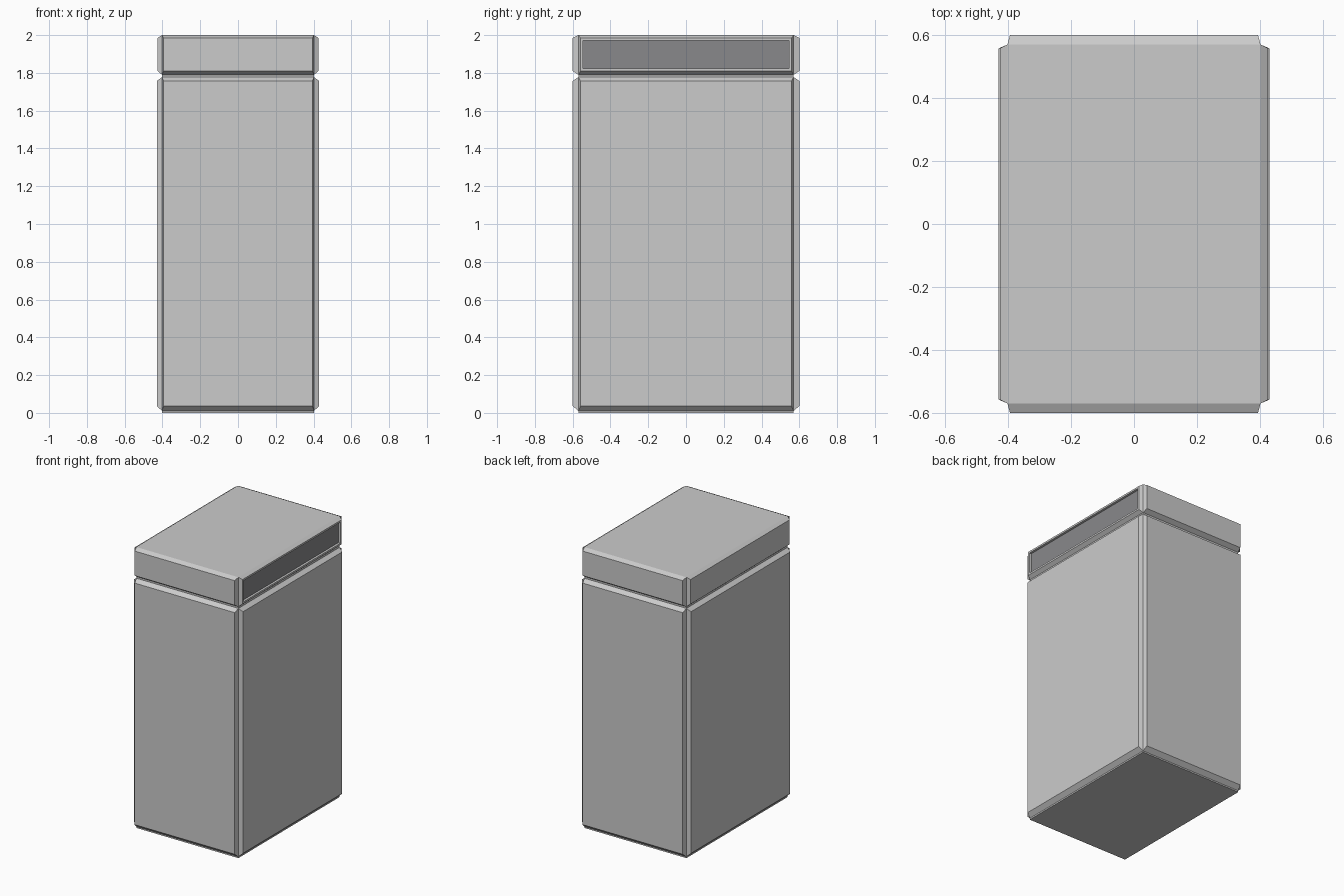
import bpy, bmesh
from mathutils import Vector

if "Cube" in bpy.data.objects:
    bpy.data.objects.remove(bpy.data.objects["Cube"])


def make_object(name, bm):
    bmesh.ops.recalc_face_normals(bm, faces=bm.faces)
    mesh = bpy.data.meshes.new(name)
    bm.to_mesh(mesh)
    bm.free()
    ob = bpy.data.objects.new(name, mesh)
    bpy.context.collection.objects.link(ob)
    return ob


def box(name, x0, x1, y0, y1, z0, z1):
    bm = bmesh.new()
    bmesh.ops.create_cube(bm, size=1)
    for v in bm.verts:
        v.co = Vector((x1 if v.co.x > 0 else x0,
                       y1 if v.co.y > 0 else y0,
                       z1 if v.co.z > 0 else z0))
    return make_object(name, bm)


def panel(name, axis, sign, start, end, half, inset, z, z_in, recess=0):
    """Raised plate with chamfered edges on one side of the cabinet."""
    bm = bmesh.new()

    def ring(d, w, lo, hi):
        pts = [(-w, lo), (w, lo), (w, hi), (-w, hi)]
        return [bm.verts.new((sign * d, u, h) if axis == 'x' else (u, sign * d, h))
                for u, h in pts]

    rings = [ring(start, half, *z), ring(end, half - inset, *z_in)]
    if recess:  # rim plus sunken floor
        rim = 0.013
        lo, hi = z_in[0] + rim, z_in[1] - rim
        w = half - inset - rim
        rings += [ring(end, w, lo, hi), ring(end - recess, w, lo, hi)]
    for a, b in zip(rings, rings[1:]):
        for i in range(4):
            j = (i + 1) % 4
            bm.faces.new((a[i], a[j], b[j], b[i]))
    bm.faces.new(rings[0][::-1])
    bm.faces.new(rings[-1])
    return make_object(name, bm)


CX, CY = 0.402, 0.57   # core half sizes

# Cores of the cabinet and its lid
box("body_core", -CX, CX, -CY, CY, 0, 1.785)
box("lid_core", -CX, CX, -CY, CY, 1.785, 2.0)

# Chamfered plates on all four sides
for side, axis, sign in (("front", 'y', -1), ("back", 'y', 1),
                         ("left", 'x', -1), ("right", 'x', 1)):
    start, half = (CY, CX) if axis == 'y' else (CX, CY)
    inset = 0.008 if axis == 'y' else 0.012
    end = 0.6 if axis == 'y' else 0.43
    panel("body_panel_" + side, axis, sign, start, end, half, inset,
          (0.01, 1.778), (0.037, 1.757))
    panel("lid_panel_" + side, axis, sign, start,
          end if axis == 'y' else 0.426, half, inset,
          (1.79, 2.0), (1.81, 1.985), 0.018 if side == "right" else 0)

# Dark display strip sunk into the right side of the lid
strip = box("display_strip", 0.40, 0.41, -0.545, 0.545, 1.823, 1.972)
mat = bpy.data.materials.new("dark_grey")
mat.diffuse_color = (0.25, 0.25, 0.26, 1)
mat.use_nodes = True
mat.node_tree.nodes["Principled BSDF"].inputs["Base Color"].default_value = mat.diffuse_color
strip.data.materials.append(mat)
